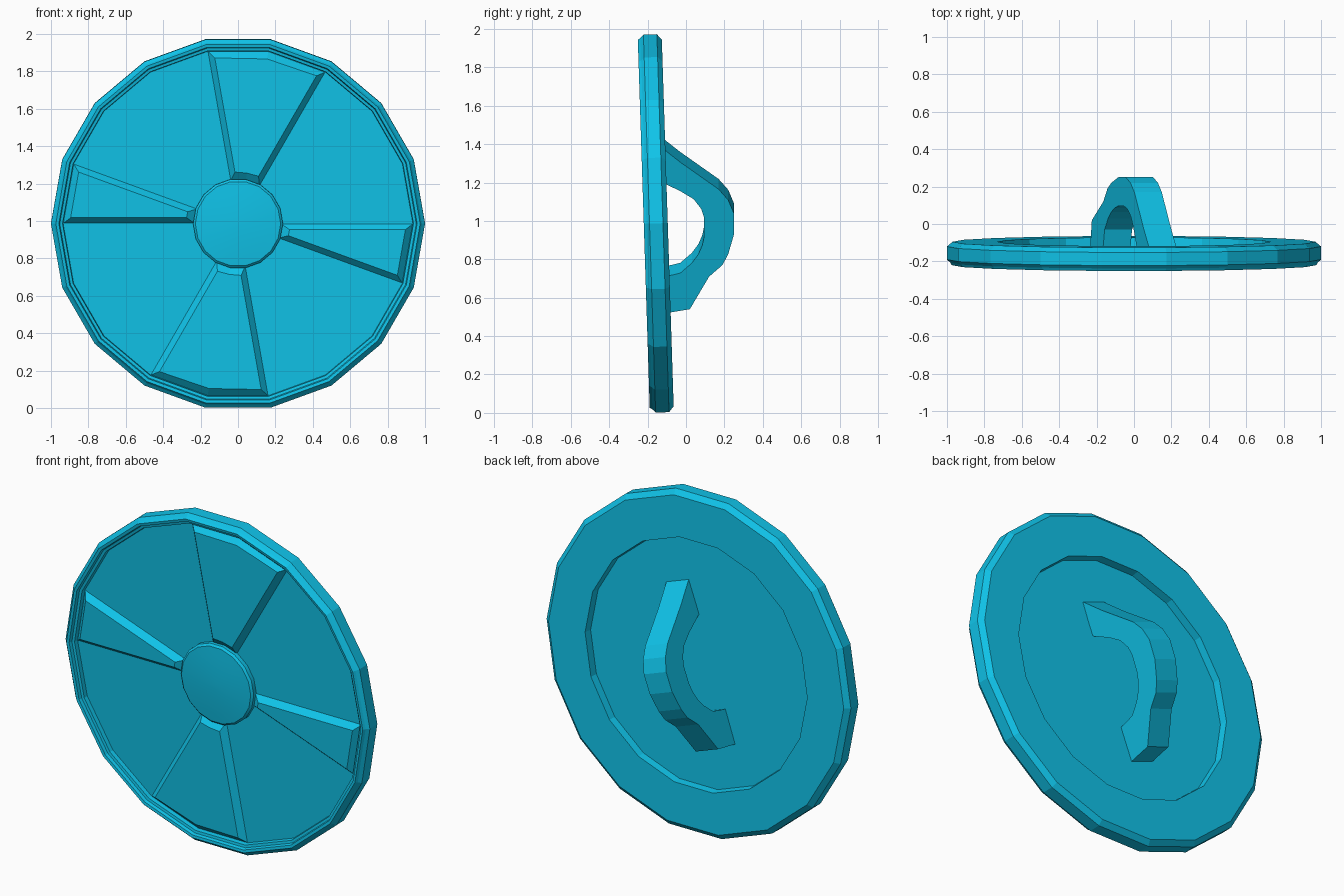
import bpy, bmesh
from math import sin, cos, radians
from mathutils import Matrix, Vector

if "Cube" in bpy.data.objects:
    bpy.data.objects.remove(bpy.data.objects["Cube"])

SIDES = 18
TILT = Matrix.Translation((0, -0.22, 0.985)) @ Matrix.Rotation(radians(1.85), 4, 'X')

blue = bpy.data.materials.new("bright_blue")
blue.diffuse_color = (0.005, 0.55, 0.82, 1)
blue.use_nodes = True
blue.node_tree.nodes["Principled BSDF"].inputs["Base Color"].default_value = blue.diffuse_color


def finish(name, bm, matrix):
    bmesh.ops.recalc_face_normals(bm, faces=bm.faces)
    mesh = bpy.data.meshes.new(name)
    bm.to_mesh(mesh)
    bm.free()
    mesh.transform(matrix)
    mesh.materials.append(blue)
    obj = bpy.data.objects.new(name, mesh)
    bpy.context.collection.objects.link(obj)
    return obj


def polar(r, deg, d):
    return Vector((r * cos(radians(deg)), d, r * sin(radians(deg))))


def lathe(name, profile):
    """Spin (radius, depth) points around the depth axis; first and last rings are capped."""
    bm = bmesh.new()
    rings = [[bm.verts.new(polar(r, i * 360 / SIDES, d)) for i in range(SIDES)]
             for r, d in profile]
    for a, b in zip(rings, rings[1:]):
        for i in range(SIDES):
            j = (i + 1) % SIDES
            bm.faces.new((a[i], a[j], b[j], b[i]))
    bm.faces.new(rings[0])
    bm.faces.new(rings[-1])
    return finish(name, bm, TILT)


# Shield disc: recessed front panel, stepped rim, recessed back
lathe("shield_disc", [
    (0.935, 0.05), (0.938, 0.025), (0.953, 0.022), (0.958, 0.003), (0.974, 0.0),
    (0.983, 0.014), (1.0, 0.03), (1.0, 0.10), (0.97, 0.125), (0.73, 0.125), (0.725, 0.08)])

# Central boss, slightly domed
boss = lathe("centre_boss", [
    (0.24, 0.06), (0.24, 0.025), (0.228, 0.014), (0.17, 0.009), (0.09, 0.004), (0.02, 0.002)])
boss.select_set(True)
bpy.context.view_layer.objects.active = boss
bpy.ops.object.shade_smooth_by_angle(angle=radians(35))


# Raised wedges with bevelled borders
def wedge(name, start, end):
    steps = list(range(start, end + 1, 20))
    base, top = [], []
    for r, order, r_top in ((0.936, steps, 0.895), (0.23, steps[::-1], 0.275)):
        for a in order:
            base.append(polar(r, a, 0.052))
            p = polar(r_top, a, 0.015)
            # pull the straight sides inward by the border width
            side = {start: 1, end: -1}.get(a, 0)
            top.append(p + polar(0.032 * side, a + 90, 0))
    bm = bmesh.new()
    b = [bm.verts.new(v) for v in base]
    t = [bm.verts.new(v) for v in top]
    n = len(b)
    for i in range(n):
        bm.faces.new((b[i], b[(i + 1) % n], t[(i + 1) % n], t[i]))
    bm.faces.new(t)
    finish(name, bm, TILT)


for k, (s, e) in enumerate(((60, 100), (160, 180), (240, 280), (340, 360))):
    wedge(f"raised_wedge_{k + 1}", s, e)

# Arched grip on the back: outer and inner (depth, height) outlines
outer = [(-0.15, 0.47), (-0.03, 0.37), (0.17, 0.22), (0.22, 0.16), (0.25, 0.085), (0.25, -0.03),
         (0.22, -0.14), (0.19, -0.20), (0.12, -0.265), (0.02, -0.445), (-0.15, -0.475)]
inner = [(-0.15, 0.27), (-0.03, 0.21), (0.04, 0.165), (0.08, 0.11), (0.095, 0.06), (0.095, -0.04),
         (0.085, -0.09), (0.065, -0.14), (0.03, -0.19), (-0.03, -0.245), (-0.15, -0.275)]
bm = bmesh.new()
loops = []
for (yo, zo), (yi, zi) in zip(outer, inner):
    loops.append([bm.verts.new(p) for p in (
        (-0.078, yo, zo), (0.078, yo, zo), (0.078, yi, zi), (-0.078, yi, zi))])
for a, b in zip(loops, loops[1:]):
    for i in range(4):
        j = (i + 1) % 4
        bm.faces.new((a[i], a[j], b[j], b[i]))
bm.faces.new(loops[0])
bm.faces.new(loops[-1])
finish("back_grip", bm,
       Matrix.Translation((0, 0, 0.985)) @ Matrix.Rotation(radians(20), 4, 'Y'))
